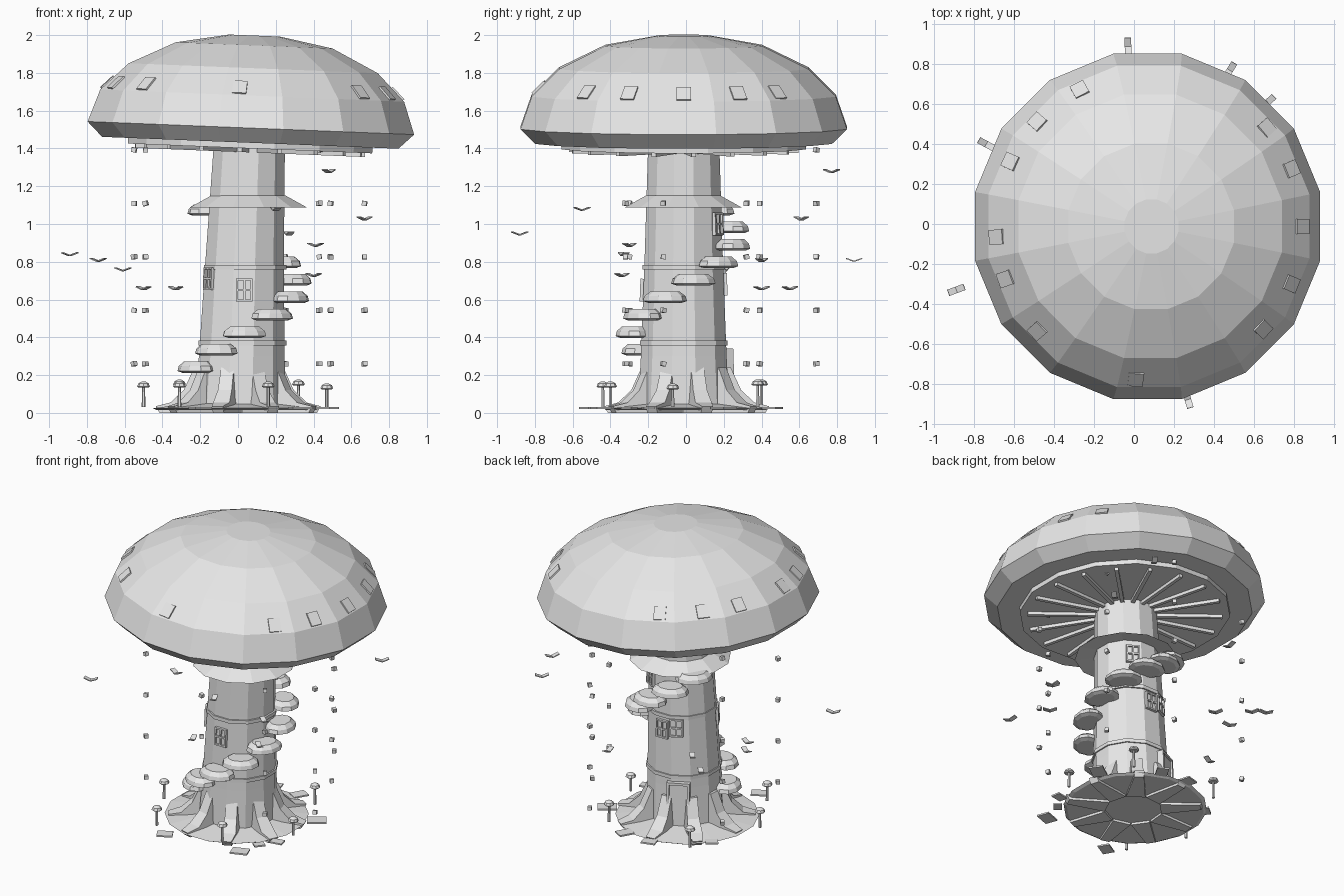
import bpy, bmesh, math, random
from mathutils import Matrix, Vector

if "Cube" in bpy.data.objects:
    bpy.data.objects.remove(bpy.data.objects["Cube"])

random.seed(4)
clay = bpy.data.materials.new("light_grey")
clay.diffuse_color = (0.8, 0.8, 0.8, 1)
clay.use_nodes = True
clay.node_tree.nodes["Principled BSDF"].inputs["Base Color"].default_value = clay.diffuse_color
rad = math.radians
T = Matrix.Translation


def finish(name, bm):
    bmesh.ops.recalc_face_normals(bm, faces=bm.faces)
    me = bpy.data.meshes.new(name)
    bm.to_mesh(me)
    bm.free()
    me.materials.append(clay)
    ob = bpy.data.objects.new(name, me)
    bpy.context.collection.objects.link(ob)
    return ob


def lathe(bm, profile, sides, m=Matrix(), phase=0.0):
    """Capped turned solid; profile entries are (radius, z, x shift)."""
    rings = []
    for p in profile:
        r, z, dx = p if len(p) == 3 else (*p, 0)
        rings.append([bm.verts.new(m @ Vector((
            dx + r * math.cos(phase + math.tau * i / sides),
            r * math.sin(phase + math.tau * i / sides), z))) for i in range(sides)])
    for a, b in zip(rings, rings[1:]):
        for i in range(sides):
            j = (i + 1) % sides
            bm.faces.new((a[i], a[j], b[j], b[i]))
    bm.faces.new(rings[0][::-1])
    bm.faces.new(rings[-1])


def box(bm, m, size):
    bmesh.ops.create_cube(bm, size=1, matrix=m @ Matrix.Diagonal((*size, 1)))


def polar(deg, r, z, tilt=0.0, cx=0.0, cy=0.0):
    """Frame at an angle: local x points outward, y sideways, z up."""
    return (T((cx, cy, 0)) @ Matrix.Rotation(rad(deg), 4, 'Z') @ T((r, 0, z))
            @ Matrix.Rotation(tilt, 4, 'Y'))


# Mushroom cap, slightly tilted
CAP = T((0.065, -0.012, 1.43)) @ Matrix.Rotation(0.04, 4, 'Y')
K = math.cos(math.pi / 16)
bm = bmesh.new()
lathe(bm, [(r / K, z) for r, z in ((0.785, 0), (0.865, 0.078), (0.805, 0.25),
      (0.66, 0.395), (0.415, 0.516), (0.135, 0.568))], 16, CAP, math.pi / 16)
finish("cap", bm)

# Gill disc and radial gills below the cap
bm = bmesh.new()
lathe(bm, [(0.66, -0.03), (0.66, 0.01)], 16, CAP, math.pi / 16)
finish("gill_disc", bm)
bm = bmesh.new()
for i in range(18):
    box(bm, CAP @ polar(i * 20 + 5, 0.39, -0.038), (0.44, 0.024, 0.026))
finish("gills", bm)

# Skylights lying on the cap slope
bm = bmesh.new()
for a in (0, -22, -42, -95, 22, 40, 117, 137, 155, 184, 200, 223):
    box(bm, CAP @ polar(a, 0.768, 0.289, rad(45)), (0.09, 0.075, 0.016))
finish("skylights", bm)

# Leaning trunk
bm = bmesh.new()
lathe(bm, [(0.25, 0.02, 0.01), (0.235, 0.3, 0.02), (0.215, 0.8, 0.035),
           (0.195, 1.42, 0.06)], 12, T((0, -0.012, 0)), rad(15))
finish("trunk", bm)


def trunk_at(z):
    """Trunk radius and centre x at a height."""
    return 0.246 - 0.037 * z, 0.01 + 0.036 * z


# Thin bands round the trunk
bm = bmesh.new()
for z in (0.37, 0.77):
    r, cx = trunk_at(z)
    lathe(bm, [(r + 0.008, z - 0.012), (r + 0.008, z + 0.012)], 12, T((cx, -0.012, 0)), rad(15))
finish("trunk_bands", bm)

# Skirt ring
bm = bmesh.new()
lathe(bm, [(0.205, 1.10), (0.32, 1.088), (0.205, 1.15)], 12, T((0.055, -0.015, 0)), rad(15))
finish("skirt", bm)

# Ground mound
bm = bmesh.new()
lathe(bm, [(0.43, 0.015), (0.45, 0.025), (0.24, 0.05)], 16, T((-0.01, 0, 0)), rad(11.25))
finish("mound", bm)

# Buttress roots: tapered fins that flatten into a foot
bm = bmesh.new()
for i in range(9):
    m = polar(-65 + i * 40, 0, 0, cx=0.005)
    prof = [(0.17, 0.24, 0.035), (0.235, 0.24, 0.035), (0.29, 0.12, 0.038),
            (0.36, 0.055, 0.045), (0.44, 0.035, 0.03), (0.42, 0.0, 0.03), (0.17, 0.0, 0.06)]
    sides = [[bm.verts.new(m @ Vector((x, s * w, z))) for x, z, w in prof] for s in (-1, 1)]
    bm.faces.new(sides[0])
    bm.faces.new(sides[1][::-1])
    for k in range(len(prof)):
        j = (k + 1) % len(prof)
        bm.faces.new((sides[0][k], sides[0][j], sides[1][j], sides[1][k]))
finish("roots", bm)

# Spiral of shelf steps
bm = bmesh.new()
for i in range(10):
    z = 0.24 + i * 0.0925
    m = polar(-154 + 33 * i, 0.265, z, cx=trunk_at(z)[1], cy=-0.012)
    lathe(bm, [(0.09, -0.028), (0.12, -0.018), (0.112, 0.008), (0.08, 0.032)], 10,
          m @ Matrix.Diagonal((0.8, 1, 1, 1)))
finish("shelf_steps", bm)

# Windows: frame bars with a cross, on a thin pane
bm = bmesh.new()
for a, z in ((-90, 0.65), (-150, 0.71), (115, 0.70), (60, 1.0), (90, 0.68)):
    r, cx = trunk_at(z)
    m = polar(a, r * 0.966, z, -0.037, cx, -0.012)
    box(bm, m, (0.012, 0.08, 0.11))
    for y in (-0.038, 0, 0.038):
        box(bm, m @ T((0.007, y, 0)), (0.02, 0.01, 0.12))
    for h in (-0.055, 0, 0.055):
        box(bm, m @ T((0.007, 0, h)), (0.02, 0.086, 0.01))
finish("windows", bm)

# Door with posts and lintel
bm = bmesh.new()
m = polar(115, 0.235, 0.18, -0.037, 0.015, -0.012)
box(bm, m, (0.03, 0.12, 0.29))
for y in (-0.065, 0.065):
    box(bm, m @ T((0.006, y, 0)), (0.04, 0.016, 0.31))
box(bm, m @ T((0.006, 0, 0.152)), (0.04, 0.146, 0.016))
finish("door", bm)

# Small mushrooms around the base
bm = bmesh.new()
for x, y, h in ((-0.31, 0.4, 0.15), (-0.5, -0.09, 0.14), (0.32, 0.38, 0.15),
                (0.16, -0.4, 0.14), (-0.31, -0.44, 0.14), (0.47, -0.07, 0.13)):
    lathe(bm, [(0.01, 0.03), (0.008, h)], 6, T((x, y, 0)))
    lathe(bm, [(0.026, -0.006), (0.034, 0), (0.027, 0.016), (0.01, 0.026)], 8, T((x, y, h)))
finish("small_mushrooms", bm)

# Flat stepping slabs
bm = bmesh.new()
for x, y, a, s in ((0.33, -0.45, 20, 0.11), (0.37, -0.3, 50, 0.07), (0.44, -0.2, 10, 0.08),
                   (0.46, 0.2, 35, 0.12), (-0.05, 0.47, 15, 0.09), (0.15, 0.45, 60, 0.1),
                   (-0.2, -0.51, 30, 0.1), (-0.37, 0.25, 40, 0.08)):
    box(bm, T((x, y, 0.026)) @ Matrix.Rotation(rad(a), 4, 'Z'), (s, s * 0.75, 0.01))
finish("stepping_slabs", bm)

# Floating lantern cubes in columns
bm = bmesh.new()
for x, y in ((0.67, -0.12), (0.49, 0.32), (0.25, 0.69), (-0.55, 0.39), (-0.49, -0.3), (0.43, -0.32)):
    for k in range(5):
        box(bm, T((x, y, 0.26 + 0.283 * k)) @ Matrix.Rotation(random.uniform(0, 1.5), 4, 'Z')
            @ Matrix.Rotation(random.uniform(-0.3, 0.3), 4, 'X'), (0.025, 0.025, 0.025))
finish("lantern_cubes", bm)

# Birds: two thin wings raised in a V, spread along the radius
bm = bmesh.new()
for x, y, z in ((-0.89, -0.33, 0.84), (-0.74, 0.4, 0.81), (-0.61, 0.2, 0.76), (-0.5, 0.55, 0.66),
                (-0.33, 0.4, 0.66), (0.48, 0.77, 1.28), (0.67, 0.61, 1.03), (0.41, -0.3, 0.89),
                (0.4, -0.34, 0.73), (-0.03, 0.89, 0.81), (0.27, -0.88, 0.95), (0.2, -0.55, 1.08)):
    m = T((x, y, z)) @ Matrix.Rotation(math.atan2(y, x), 4, 'Z')
    for s in (-1, 1):
        box(bm, m @ T((s * 0.021, 0, 0)) @ Matrix.Rotation(-s * 0.35, 4, 'Y'), (0.046, 0.033, 0.006))
finish("birds", bm)
